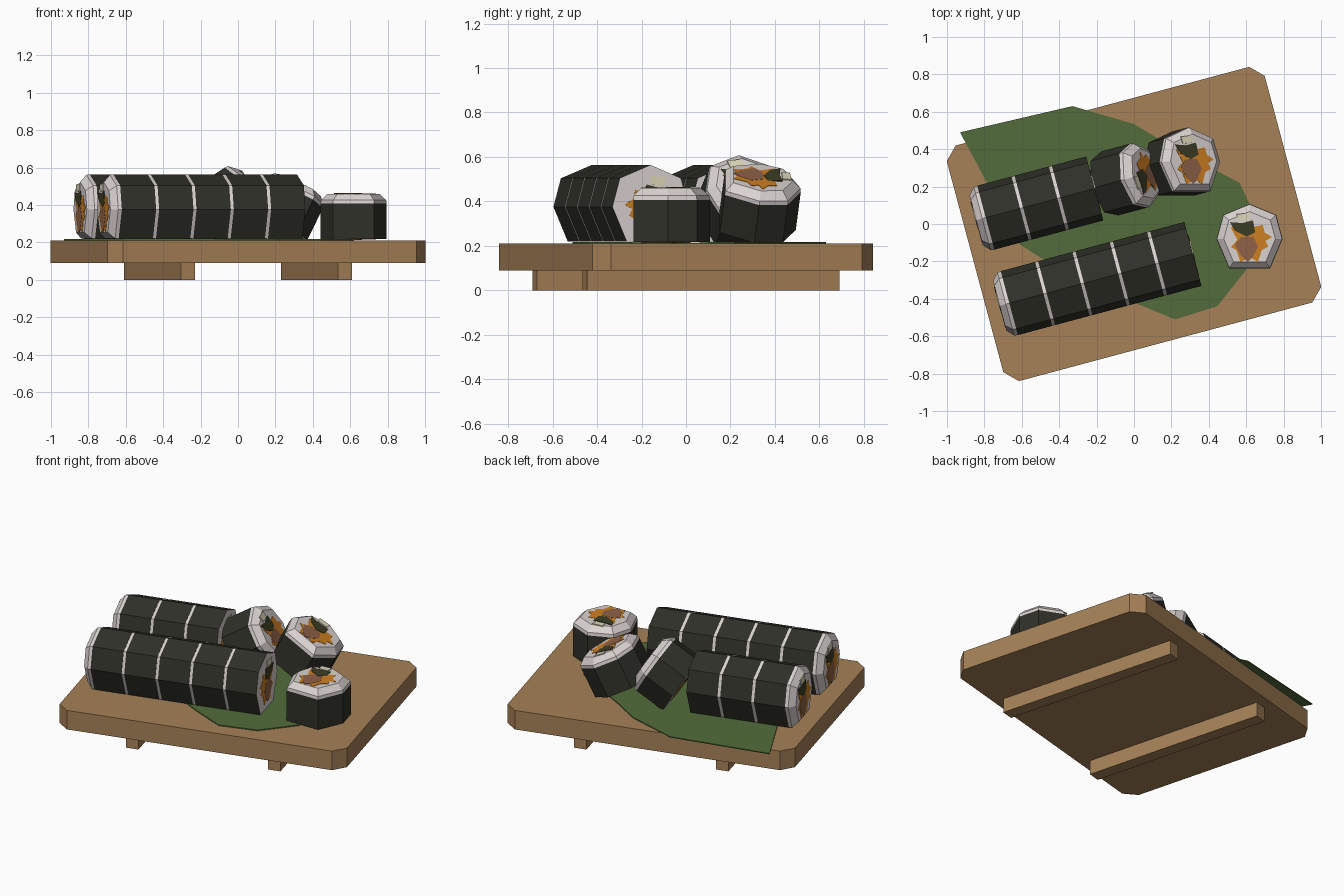
import bpy, bmesh, math
from mathutils import Vector, Matrix

if "Cube" in bpy.data.objects:
    bpy.data.objects.remove(bpy.data.objects["Cube"])


def material(name, r, g, b):
    lin = lambda c: ((c / 255 + 0.055) / 1.055) ** 2.4
    m = bpy.data.materials.new(name)
    m.diffuse_color = (lin(r), lin(g), lin(b), 1)
    m.use_nodes = True
    m.node_tree.nodes["Principled BSDF"].inputs["Base Color"].default_value = m.diffuse_color
    return m


WOOD = material("wood", 166, 129, 87)
LEAF = material("leaf green", 82, 108, 59)
NORI = material("seaweed", 48, 48, 41)
RICE = material("rice white", 218, 211, 209)
ORANGE = material("carrot orange", 206, 128, 34)
BROWN = material("filling brown", 143, 98, 72)
GREEN = material("filling green", 60, 61, 37)
CREAM = material("filling cream", 222, 217, 186)
TURN = math.radians(15)
U = Vector((math.cos(TURN), math.sin(TURN), 0))


def prism(bm, pts, z0, z1, mat=0):
    """Extrude a flat outline between two heights."""
    lo = [bm.verts.new((x, y, z0)) for x, y in pts]
    hi = [bm.verts.new((x, y, z1)) for x, y in pts]
    n = len(pts)
    faces = [bm.faces.new(lo[::-1]), bm.faces.new(hi)]
    faces += [bm.faces.new((lo[i], lo[(i + 1) % n], hi[(i + 1) % n], hi[i])) for i in range(n)]
    for f in faces:
        f.material_index = mat


def finish(bm, name, mats, matrix=None):
    bmesh.ops.recalc_face_normals(bm, faces=bm.faces[:])
    me = bpy.data.meshes.new(name)
    bm.to_mesh(me)
    bm.free()
    for m in mats:
        me.materials.append(m)
    ob = bpy.data.objects.new(name, me)
    if matrix is not None:
        ob.matrix_world = matrix
    bpy.context.collection.objects.link(ob)
    return ob


# Serving board with clipped corners
rot = Matrix.Rotation(TURN, 4, 'Z')
hx, hy, c = 0.88, 0.652, 0.068
board = [(-hx + c, -hy), (hx - c, -hy), (hx, -hy + c), (hx, hy - c),
         (hx - c, hy), (-hx + c, hy), (-hx, hy - c), (-hx, -hy + c)]
bm = bmesh.new()
prism(bm, board, 0.09, 0.211)
finish(bm, "board", [WOOD], rot)

# Two feet bars under the board
for side, x in (("left", -0.435), ("right", 0.435)):
    bm = bmesh.new()
    prism(bm, [(x - .039, -.587), (x + .039, -.587), (x + .039, .587), (x - .039, .587)], 0, 0.092)
    finish(bm, "foot_" + side, [WOOD], rot)

# Flat leaf
bm = bmesh.new()
prism(bm, [(-.93, .49), (-.61, -.11), (-.5, -.18), (0, -.42), (.22, -.51), (.445, -.44),
           (.6, -.245), (.62, .1), (.565, .22), (.45, .28), (.165, .435), (0, .535), (-.33, .63)],
      0.211, 0.217)
finish(bm, "leaf", [LEAF])

# Roll cross-section: rounded top, flat bottom
PROFILE = [(0, .188), (-.142, .129), (-.177, 0), (-.11, -.157),
           (.11, -.157), (.177, 0), (.142, .129)]
# Filling shapes: material slot, outline
FILLINGS = [
    (2, [(-.1, .06), (-.065, -.005), (-.1, -.043), (-.07, -.06), (-.05, -.122), (.005, -.1),
         (.045, -.122), (.065, -.06), (.1, -.04), (.085, -.01), (.12, .01), (.08, .035),
         (.07, .075), (0, .06), (-.07, .08)]),
    (3, [(-.08, -.03), (-.045, .01), (.02, .012), (.045, -.04), (.015, -.1), (-.01, -.122),
         (-.045, -.09)]),
    (4, [(-.105, .09), (-.08, .045), (-.015, .012), (.03, .035), (.018, .1), (-.04, .085)]),
    (5, [(-.07, .132), (-.06, .095), (.0, .1), (.0, .14)]),
]


def piece(name, base, axis, apex):
    """One cut roll: seaweed band, rice rim, domed rice cap and filling at both ends."""
    z = Vector(axis).normalized()
    y = Vector(apex)
    y = (y - z * y.dot(z)).normalized()
    x = y.cross(z)
    mat = Matrix((x, y, z)).transposed().to_4x4()
    mat.translation = Vector(base)
    bm = bmesh.new()
    rings = [[bm.verts.new((px * s, py * s, h)) for px, py in PROFILE]
             for h, s in ((0, 1), (.19, 1), (.209, .985), (.243, .78))]
    n = len(PROFILE)
    for k in range(3):
        for i in range(n):
            j = (i + 1) % n
            f = bm.faces.new((rings[k][i], rings[k][j], rings[k + 1][j], rings[k + 1][i]))
            f.material_index = 0 if k == 0 else 1
    for ring in (rings[0], rings[-1]):
        bm.faces.new(ring).material_index = 1
    for k, (slot, pts) in enumerate(FILLINGS):
        t = 0.002 + 0.001 * k
        prism(bm, pts, 0.242, 0.243 + t, slot)
        prism(bm, pts, -t, 0.001, slot)
    finish(bm, name, [NORI, RICE, ORANGE, BROWN, GREEN, CREAM], mat)


# Two sliced rolls lying along the board
PITCH = 0.2066
for row, count, end in (("front", 5, (.315, -.16, .376)), ("back", 3, (-.21, .19, .376))):
    for i in range(count):
        piece(f"{row}_roll_slice_{i + 1}", Vector(end) - U * PITCH * i, -U, (0, 0, 1))


def tilted(deg):
    a = math.radians(deg)
    return U * math.cos(a) + Vector((0, 0, math.sin(a)))


# Toppling slices and the upright one
piece("leaning_slice", (-.13, .217, .34), tilted(32), (0, 0, 1))
piece("tipped_slice", (.212, .307, .292), tilted(63), (0, 1, 0))
piece("upright_slice", (.618, -.08, .217), (0, 0, 1), (0, 1, 0))
